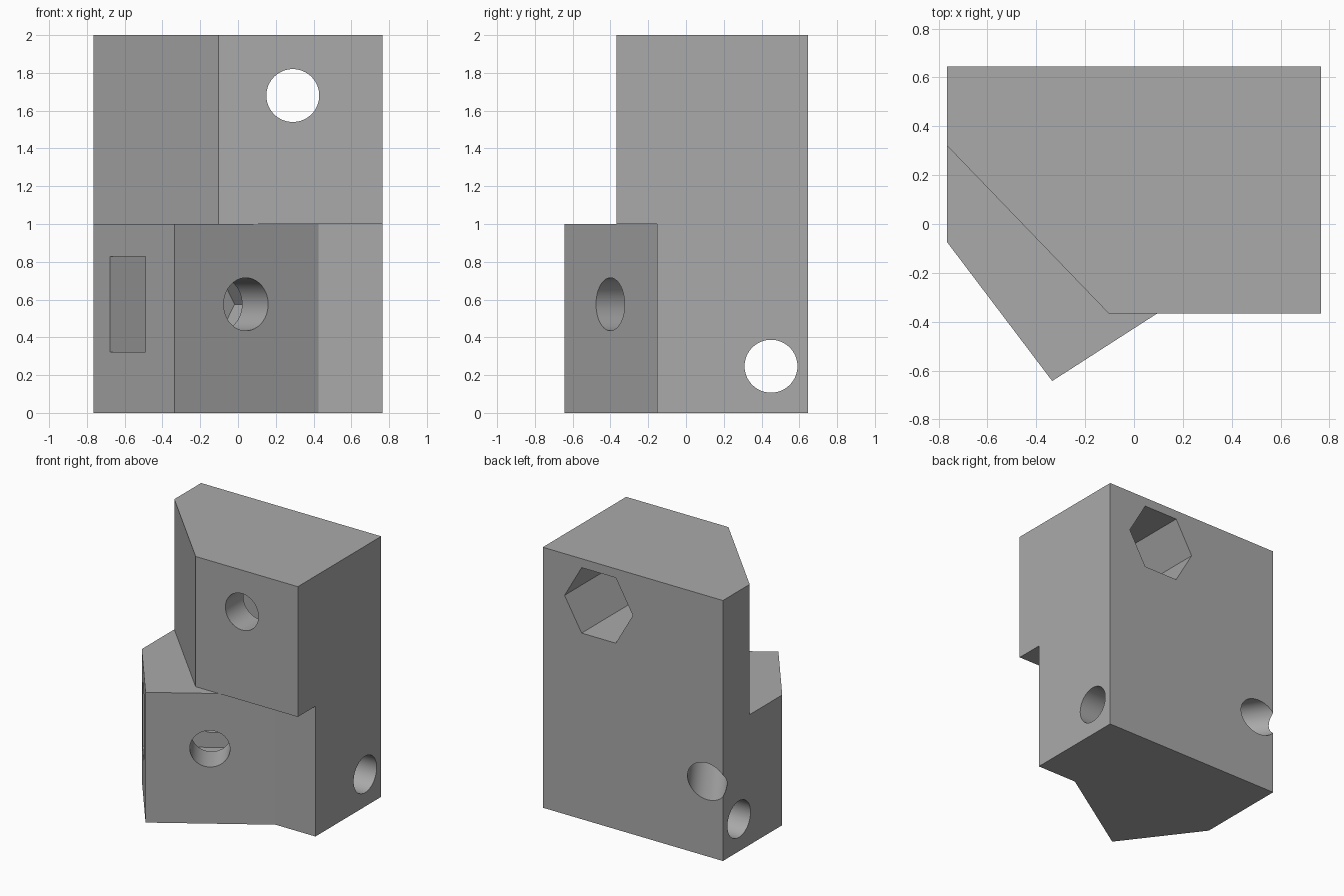
import bpy, bmesh, math
from mathutils import Matrix, Vector

if "Cube" in bpy.data.objects:
    bpy.data.objects.remove(bpy.data.objects["Cube"], do_unlink=True)

grey = bpy.data.materials.new("plain_grey")
grey.use_nodes = True
grey.diffuse_color = (0.4, 0.4, 0.4, 1)
grey.node_tree.nodes["Principled BSDF"].inputs["Base Color"].default_value = (0.4, 0.4, 0.4, 1)


def add_object(name, bm):
    bmesh.ops.recalc_face_normals(bm, faces=bm.faces)
    mesh = bpy.data.meshes.new(name)
    bm.to_mesh(mesh)
    bm.free()
    mesh.materials.append(grey)
    obj = bpy.data.objects.new(name, mesh)
    bpy.context.collection.objects.link(obj)
    return obj


def extrude_outline(name, outline, z0, z1):
    bm = bmesh.new()
    face = bm.faces.new([bm.verts.new((x, y, z0)) for x, y in outline])
    top = bmesh.ops.extrude_face_region(bm, geom=[face])["geom"]
    verts = [v for v in top if isinstance(v, bmesh.types.BMVert)]
    bmesh.ops.translate(bm, verts=verts, vec=(0, 0, z1 - z0))
    return add_object(name, bm)


def prism(name, start, direction, length, radius, sides):
    """Round or hexagonal bore; its first corner points sideways, level."""
    axis = Vector(direction).normalized()
    side = axis.cross(Vector((0, 0, 1))).normalized()
    up = axis.cross(side)
    frame = Matrix((side, up, axis)).transposed().to_4x4()
    bm = bmesh.new()
    ring = [2 * math.pi * i / sides for i in range(sides)]
    base = bm.faces.new([bm.verts.new((radius * math.cos(a), radius * math.sin(a), 0)) for a in ring])
    top = bmesh.ops.extrude_face_region(bm, geom=[base])["geom"]
    verts = [v for v in top if isinstance(v, bmesh.types.BMVert)]
    bmesh.ops.translate(bm, verts=verts, vec=(0, 0, length))
    bm.transform(Matrix.Translation(start) @ frame)
    return add_object(name, bm)


def combine(target, tool, operation):
    mod = target.modifiers.new(tool.name, "BOOLEAN")
    mod.operation, mod.solver, mod.object = operation, "EXACT", tool
    graph = bpy.context.evaluated_depsgraph_get()
    mesh = bpy.data.meshes.new_from_object(target.evaluated_get(graph))
    target.modifiers.clear()
    target.data = mesh
    bpy.data.objects.remove(tool, do_unlink=True)


# Solid block: narrow foot with an angled nose, wider chamfered upper half
W, B = 0.765, 0.645
nose = Vector((-0.335, -0.643, 0))
shoulder = Vector((0.427, -0.153, 0))
body = extrude_outline("bracket_body", [
    (-W, B), (-W, -0.075), nose[:2], shoulder[:2], (W, shoulder.y), (W, B)], 0, 1)
upper = extrude_outline("upper_block", [
    (-W, B), (-W, 0.32), (-0.103, -0.367), (W, -0.367), (W, B)], 1, 2)
combine(body, upper, "UNION")

# Stepped cross bores from side to side
for z in (0.247, 1.76):
    combine(body, prism("cross_bore", (-1, 0.45, z), (1, 0, 0), 2, 0.14, 64), "DIFFERENCE")
    combine(body, prism("wide_bore", (-0.25, 0.45, z), (1, 0, 0), 1.3, 0.167, 64), "DIFFERENCE")

# Upper bolt bore with a deep hexagonal pocket from the back
combine(body, prism("bolt_bore", (0.29, -1, 1.68), (0, 1, 0), 1.5, 0.14, 64), "DIFFERENCE")
combine(body, prism("hex_pocket", (0.29, 1, 1.68), (0, -1, 0), 1.15, 0.29, 6), "DIFFERENCE")

# Lower bolt bore, square to the angled nose face
along = (shoulder - nose).normalized()
inward = Vector((-along.y, along.x, 0))
mouth = nose + along * 0.448 + Vector((0, 0, 0.575))
combine(body, prism("angled_bore", mouth - inward * 0.4, inward, 2.2, 0.14, 64), "DIFFERENCE")

# Nut trap: hexagonal seat around the angled bore, with a slot out to the left nose face
seat = mouth + inward * 0.255
combine(body, prism("nut_seat", seat, inward, 0.31, 0.292, 6), "DIFFERENCE")
h = 0.253
corners = [seat, seat + inward * 0.31,
           seat + inward * 0.31 - along * 0.9, seat - along * 0.9]
slot = extrude_outline("nut_slot", [c[:2] for c in corners], 0.575 - h, 0.575 + h)
combine(body, slot, "DIFFERENCE")

# Smooth bores, crisp edges
bpy.ops.object.select_all(action="DESELECT")
body.select_set(True)
bpy.context.view_layer.objects.active = body
bpy.ops.object.shade_smooth_by_angle(angle=math.radians(30))
